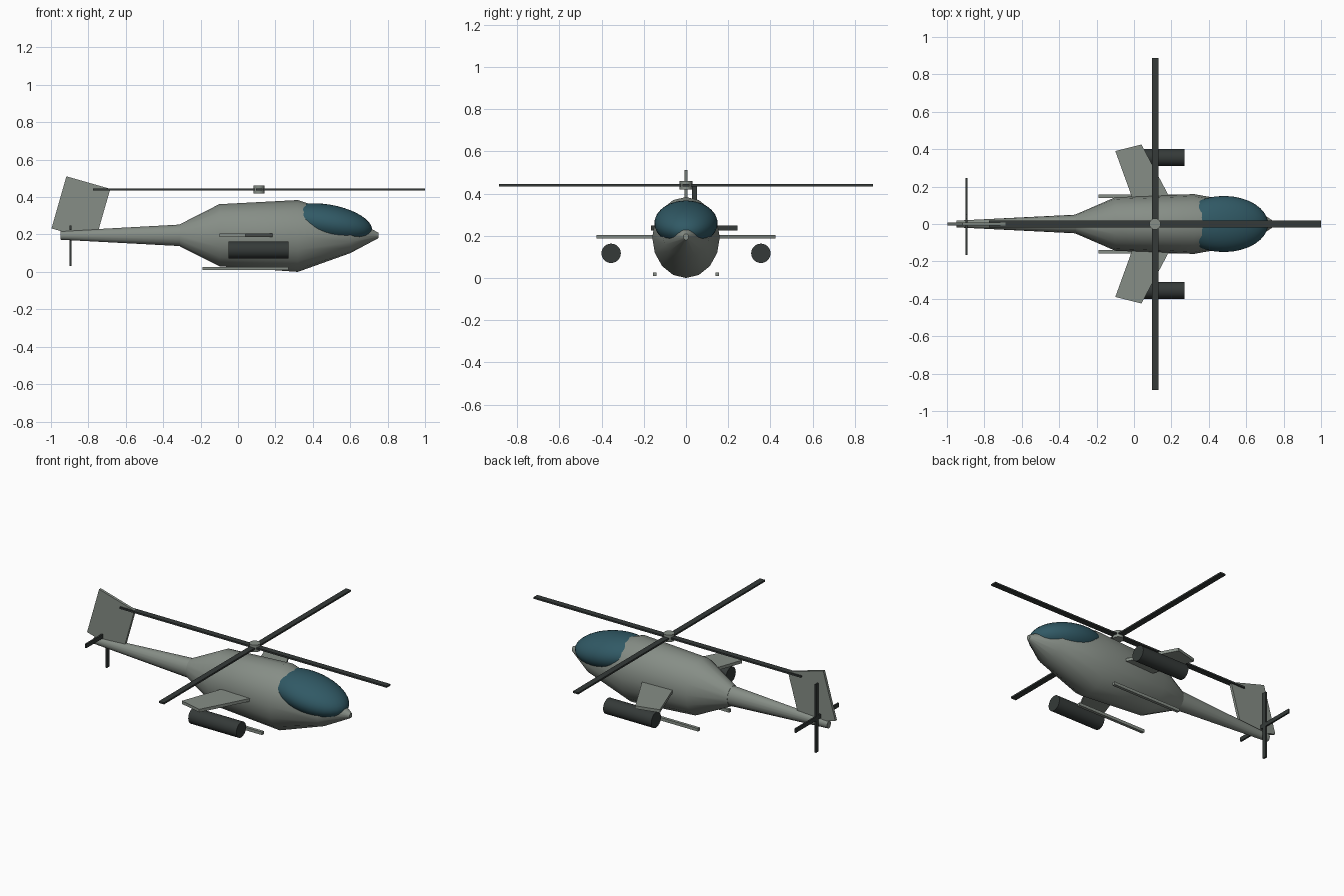
import bpy, bmesh
from math import radians, pi, cos, sin
from mathutils import Matrix, Vector

if "Cube" in bpy.data.objects:
    bpy.data.objects.remove(bpy.data.objects["Cube"])


def material(name, rgb):
    m = bpy.data.materials.new(name)
    m.diffuse_color = (*rgb, 1)
    m.use_nodes = True
    m.node_tree.nodes["Principled BSDF"].inputs["Base Color"].default_value = m.diffuse_color
    return m


HULL = material("hull_green_grey", (0.24, 0.27, 0.24))
DARK = material("dark_metal", (0.035, 0.042, 0.040))
GLASS = material("canopy_glass", (0.03, 0.10, 0.13))


def finish(name, bm, mat, smooth=None):
    bmesh.ops.recalc_face_normals(bm, faces=bm.faces)
    mesh = bpy.data.meshes.new(name)
    bm.to_mesh(mesh)
    bm.free()
    ob = bpy.data.objects.new(name, mesh)
    bpy.context.collection.objects.link(ob)
    mesh.materials.append(mat)
    if smooth:
        bpy.ops.object.select_all(action='DESELECT')
        ob.select_set(True)
        bpy.context.view_layer.objects.active = ob
        bpy.ops.object.shade_smooth_by_angle(angle=radians(smooth))
    return ob


def box(name, centre, size, mat, tilt=0):
    bm = bmesh.new()
    m = (Matrix.Translation(centre) @ Matrix.Rotation(radians(tilt), 4, 'Y')
         @ Matrix.Diagonal((*size, 1)))
    bmesh.ops.create_cube(bm, size=1, matrix=m)
    return finish(name, bm, mat)


def cylinder(name, centre, radius, length, mat, axis='Z', sides=24):
    bm = bmesh.new()
    rot = Matrix.Rotation(pi / 2, 4, 'Y') if axis == 'X' else Matrix.Identity(4)
    bmesh.ops.create_cone(bm, cap_ends=True, segments=sides, radius1=radius,
                          radius2=radius, depth=length,
                          matrix=Matrix.Translation(centre) @ rot)
    return finish(name, bm, mat, 35)


def loft(name, sections, mat, sides=16):
    """Skin elliptical sections given as (x, half width, bottom z, top z)."""
    bm = bmesh.new()
    rings = []
    for x, ry, lo, hi in sections:
        rings.append([bm.verts.new((x, ry * cos(2 * pi * i / sides),
                                    (lo + hi) / 2 + (hi - lo) / 2 * sin(2 * pi * i / sides)))
                      for i in range(sides)])
    for a, b in zip(rings, rings[1:]):
        for i in range(sides):
            j = (i + 1) % sides
            bm.faces.new((a[i], a[j], b[j], b[i]))
    bm.faces.new(rings[0])
    bm.faces.new(rings[-1])
    return finish(name, bm, mat, 40)


# Fuselage and tail boom
loft("fuselage", [(-0.31, 0.052, 0.135, 0.255), (-0.10, 0.143, 0.03, 0.362),
                  (0.32, 0.16, 0.0, 0.384), (0.60, 0.11, 0.10, 0.29),
                  (0.75, 0.013, 0.18, 0.21)], HULL)
loft("tail_boom", [(-0.95, 0.018, 0.172, 0.218), (-0.31, 0.05, 0.138, 0.253)], HULL)

# Canopy, an ellipsoid tipped nose down
bm = bmesh.new()
bmesh.ops.create_uvsphere(
    bm, u_segments=32, v_segments=20, radius=1,
    matrix=Matrix.Translation((0.48, 0, 0.26)) @ Matrix.Rotation(radians(10), 4, 'Y')
    @ Matrix.Diagonal((0.24, 0.15, 0.10, 1)))
finish("canopy", bm, GLASS, 60)

# Swept tail fin
box("tail_fin", (-0.84, 0, 0.338), (0.244, 0.016, 0.29), HULL, tilt=16)

# Main rotor
HUB = Vector((0.1125, 0, 0.44))
cylinder("rotor_hub", HUB, 0.03, 0.042, HULL)
box("rotor_blade_long", HUB, (1.775, 0.035, 0.01), DARK)
box("rotor_blade_cross", HUB, (0.035, 1.775, 0.01), DARK)

# Tail rotor
TAIL = Vector((-0.896, 0.04, 0.236))
box("tail_rotor_blade_level", TAIL, (0.01, 0.41, 0.024), DARK)
box("tail_rotor_blade_upright", TAIL, (0.01, 0.024, 0.41), DARK)

# Stub wings, weapon pods and skids on both sides
for side, s in (("right", -1), ("left", 1)):
    bm = bmesh.new()
    outline = [(0.023, 0.05), (-0.10, 0.39), (0.04, 0.425), (0.24, 0.05)]
    face = bm.faces.new([bm.verts.new((x, s * y, 0.187)) for x, y in outline])
    ext = bmesh.ops.extrude_face_region(bm, geom=[face])
    bmesh.ops.translate(bm, vec=(0, 0, 0.018),
                        verts=[v for v in ext["geom"] if isinstance(v, bmesh.types.BMVert)])
    finish("stub_wing_" + side, bm, HULL)
    cylinder("pod_" + side, (0.11, s * 0.355, 0.117), 0.046, 0.32, DARK, axis='X')
    box("skid_" + side, (0.04, s * 0.148, 0.018), (0.46, 0.018, 0.018), HULL)
